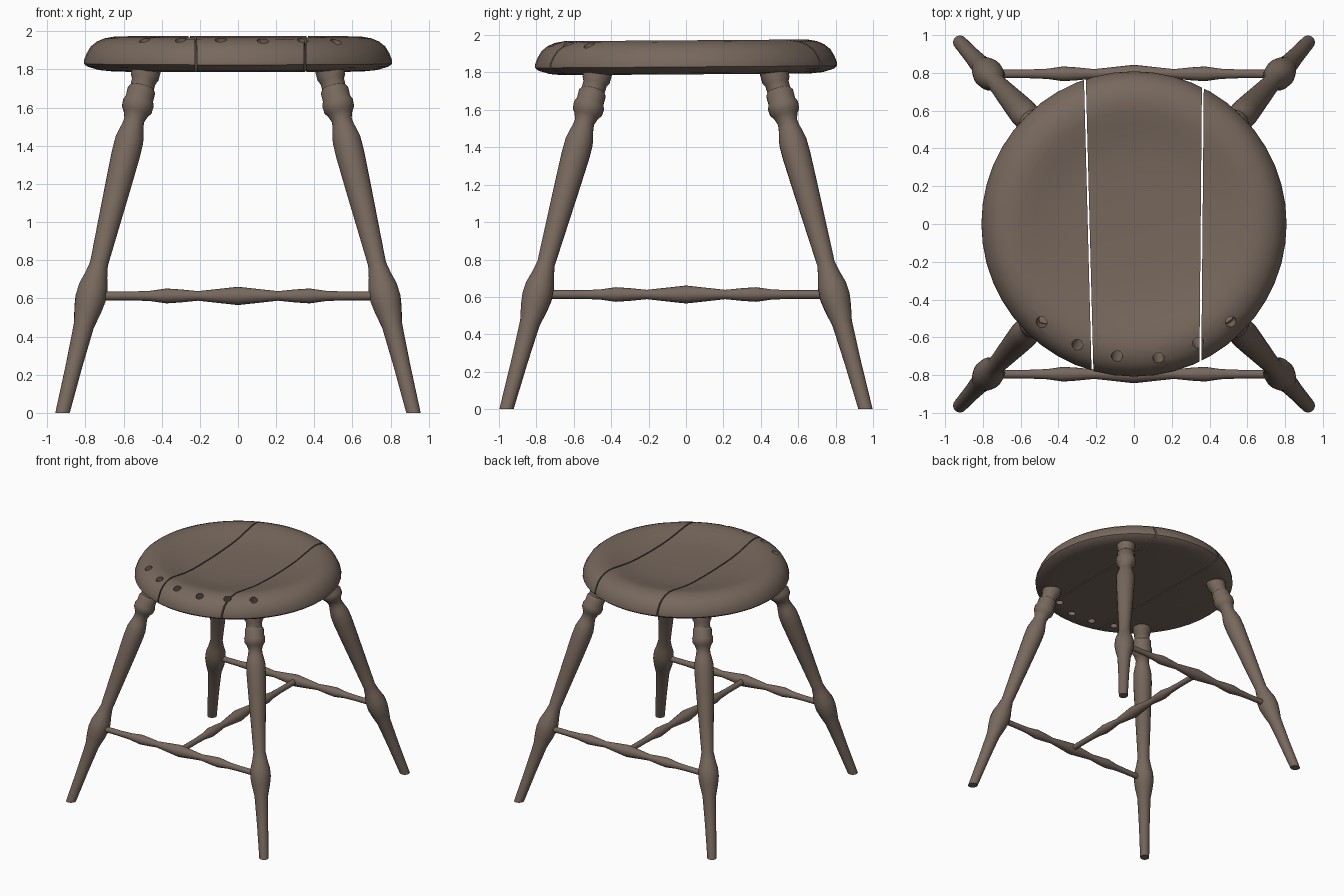
import bpy, bmesh, math
from mathutils import Vector, Matrix

if "Cube" in bpy.data.objects:
    bpy.data.objects.remove(bpy.data.objects["Cube"])

wood = bpy.data.materials.new("weathered brown wood")
wood.diffuse_color = (0.185, 0.138, 0.109, 1)
wood.use_nodes = True
wood.node_tree.nodes["Principled BSDF"].inputs["Base Color"].default_value = wood.diffuse_color


def make_object(name, bm, angle=35):
    bmesh.ops.recalc_face_normals(bm, faces=bm.faces)
    mesh = bpy.data.meshes.new(name)
    bm.to_mesh(mesh)
    bm.free()
    mesh.materials.append(wood)
    mesh.shade_smooth()
    mesh.set_sharp_from_angle(angle=math.radians(angle))
    ob = bpy.data.objects.new(name, mesh)
    bpy.context.collection.objects.link(ob)
    return ob


def lathe(p0, p1, profile, sides):
    """Turned solid along p0 -> p1 from (distance, radius) pairs; ends capped."""
    p0, p1 = Vector(p0), Vector(p1)
    axis = (p1 - p0).normalized()
    rot = axis.to_track_quat('Z', 'Y')
    bm = bmesh.new()
    rings = []
    for d, r in profile:
        rings.append([bm.verts.new(p0 + rot @ Vector((r * math.cos(a), r * math.sin(a), d)))
                      for a in (2 * math.pi * i / sides for i in range(sides))])
    for a, b in zip(rings, rings[1:]):
        for i in range(sides):
            j = (i + 1) % sides
            bm.faces.new((a[i], a[j], b[j], b[i]))
    bm.faces.new(rings[0][::-1])
    bm.faces.new(rings[-1])
    return bm


def cut(bm, co, no):
    """Remove the side the normal points to and close the cut."""
    geom = bm.verts[:] + bm.edges[:] + bm.faces[:]
    res = bmesh.ops.bisect_plane(bm, geom=geom, plane_co=co, plane_no=no, clear_outer=True)
    edges = [e for e in res['geom_cut'] if isinstance(e, bmesh.types.BMEdge)]
    bmesh.ops.holes_fill(bm, edges=edges, sides=0)


# Splayed turned legs, (height, radius)
leg_profile = [(-0.03, .036), (0, .037), (.25, .044), (.46, .054), (.54, .072), (.60, .081),
               (.66, .077), (.72, .060), (.78, .048), (1.0, .059), (1.2, .069), (1.36, .076),
               (1.43, .075), (1.48, .064), (1.50, .058), (1.535, .053), (1.57, .066),
               (1.59, .081), (1.625, .083), (1.645, .074), (1.69, .074), (1.705, .063),
               (1.74, .064), (1.76, .075), (1.86, .077)]
for fb, sy in (("front", -1), ("back", 1)):
    for lr, sx in (("left", -1), ("right", 1)):
        foot = Vector((.92 * sx, .96 * sy, 0))
        top = Vector(((.92 - .245) * sx, (.96 - .272) * sy, 1))
        k = (top - foot).length
        bm = lathe(foot, top, [(z * k, r) for z, r in leg_profile], 20)
        cut(bm, (0, 0, 0), (0, 0, -1))
        make_object(f"{fb}_{lr}_leg", bm)

# H-shaped stretchers with three swellings
half = [(0, .048), (.21, .025), (.30, .034), (.375, .039), (.46, .027), (.56, .023), (.77, .023)]
rod = [(.77 - d, r) for d, r in half[::-1]] + [(.77 + d, r) for d, r in half[1:]]
for name, y in (("front_stretcher", -.795), ("back_stretcher", .795)):
    make_object(name, lathe((-.77, y, .613), (.77, y, .613), rod, 16), 50)
make_object("middle_stretcher", lathe((0, -.77, .613), (0, .77, .613), rod, 16), 50)

# Tilted sockets along the front edge of the seat
sockets = []
for x, y in ((-.49, -.52), (-.30, -.64), (-.09, -.70), (.13, -.71), (.34, -.63), (.515, -.52)):
    out = Vector((x, y, 0)).normalized()
    d = (out * .36 + Vector((0, 0, 1))).normalized()
    c = Vector((x, y, 1.955))
    start = c - d * .3
    cutter = make_object("socket_cutter", lathe(start, c + d * .2, [(0, .03), (.5, .03)], 14))
    cutter.hide_render = True
    sockets.append(cutter)

# Dished round seat, split into three planks
seat_profile = [(1.79, .66), (1.797, .73), (1.815, .79), (1.83, .808), (1.85, .807), (1.885, .793),
                (1.92, .772), (1.946, .74), (1.963, .70), (1.972, .65), (1.967, .60), (1.953, .53),
                (1.936, .45), (1.925, .36), (1.918, .22), (1.916, .08)]
gap = .005
seams = [((-.24, 0, 0), Vector((1, .026, 0)).normalized()),
         ((.358, 0, 0), Vector((1, -.009, 0)).normalized())]


def plank(name, cuts):
    bm = lathe((0, 0, 0), (0, 0, 1), seat_profile, 48)
    for (co, no), side in cuts:
        cut(bm, Vector(co) - no * side * gap, no * side)
    tilt = Matrix.Translation((0, 0, 1.88)) @ Matrix.Rotation(math.radians(.4), 4, 'X') \
        @ Matrix.Translation((0, 0, -1.88))
    bm.transform(tilt)
    ob = make_object(name, bm)
    for s in sockets:
        mod = ob.modifiers.new("socket", 'BOOLEAN')
        mod.operation, mod.solver, mod.object = 'DIFFERENCE', 'EXACT', s
    return ob


planks = [plank("seat_left_plank", [(seams[0], 1)]),
          plank("seat_middle_plank", [(seams[0], -1), (seams[1], 1)]),
          plank("seat_right_plank", [(seams[1], -1)])]

# Apply the socket cuts and drop the cutters
bpy.context.view_layer.update()
dg = bpy.context.evaluated_depsgraph_get()
meshes = [bpy.data.meshes.new_from_object(p.evaluated_get(dg)) for p in planks]
for p, m in zip(planks, meshes):
    p.modifiers.clear()
    p.data = m
    m.shade_smooth()
    m.set_sharp_from_angle(angle=math.radians(35))
for s in sockets:
    bpy.data.objects.remove(s)
